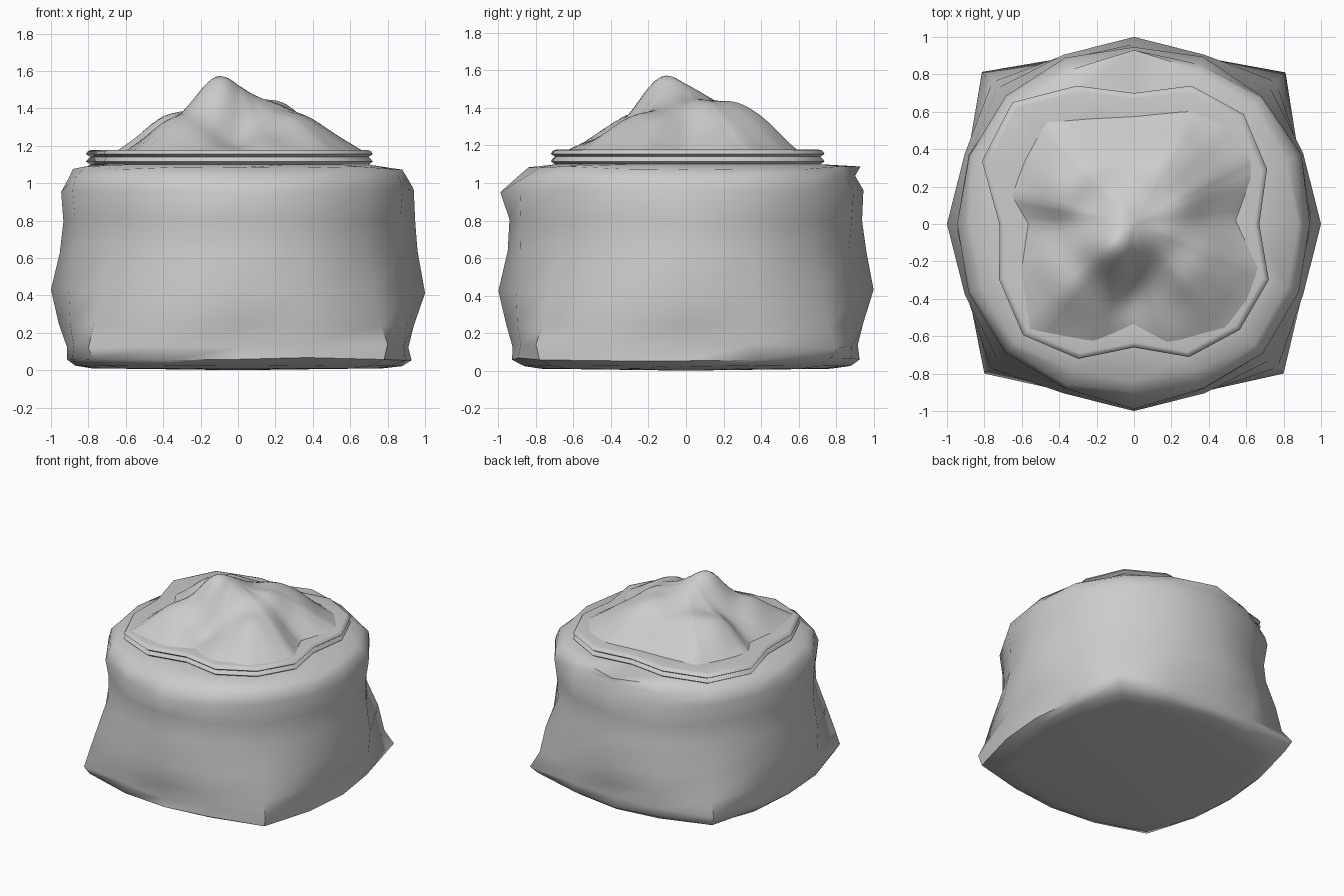
import bpy, math, random

if "Cube" in bpy.data.objects:
    bpy.data.objects.remove(bpy.data.objects["Cube"])

random.seed(4)
N = 16


def loft(name, rings, cap_low=None, cap_high=None):
    """Skin a list of equal-length point rings, optionally closing the ends."""
    n = len(rings[0])
    verts = [p for r in rings for p in r]
    faces = []
    for k in range(len(rings) - 1):
        for i in range(n):
            j = (i + 1) % n
            faces.append((k * n + i, k * n + j, k * n + n + j, k * n + n + i))
    if cap_low:
        verts.append(cap_low)
        c = len(verts) - 1
        faces += [((i + 1) % n, i, c) for i in range(n)]
    if cap_high:
        verts.append(cap_high)
        c, b = len(verts) - 1, (len(rings) - 1) * n
        faces += [(b + i, b + (i + 1) % n, c) for i in range(n)]
    me = bpy.data.meshes.new(name)
    me.from_pydata(verts, [], faces)
    ob = bpy.data.objects.new(name, me)
    bpy.context.collection.objects.link(ob)
    bpy.ops.object.select_all(action='DESELECT')
    ob.select_set(True)
    bpy.context.view_layer.objects.active = ob
    bpy.ops.object.shade_smooth_by_angle(angle=math.radians(60))
    return ob


def ring(radii, z, wob=0.0):
    out = []
    for i in range(N):
        a = 2 * math.pi * i / N
        out.append((radii[i] * math.cos(a), radii[i] * math.sin(a),
                    z + random.uniform(-wob, wob)))
    return out


# Sack body: each level gives z, radius on axes, between, on corners, wobble.
# The corners flare at the foot and pinch in half way up.
levels = [
    (0.010, 0.78, 0.80, 0.88, 0.000),
    (0.025, 0.87, 0.90, 1.00, 0.004),
    (0.060, 0.92, 0.96, 1.10, 0.008),
    (0.130, 0.92, 0.96, 1.14, 0.015),
    (0.240, 0.95, 0.97, 1.08, 0.015),
    (0.420, 1.00, 0.98, 1.03, 0.015),
    (0.640, 0.96, 0.95, 0.95, 0.015),
    (0.800, 0.94, 0.95, 0.95, 0.020),
    (0.960, 0.94, 0.96, 0.97, 0.010),
    (1.030, 0.90, 0.93, 0.95, 0.010),
    (1.080, 0.88, 0.89, 0.91, 0.010),
]
body = []
for z, ra, rm, rd, wob in levels:
    s = 0 if z == 0.42 else 0.010
    radii = [(ra, rm, rd, rm)[i % 4] + random.uniform(-s, s) for i in range(N)]
    if z == 0.96:
        radii[12] = 0.99                  # front bulge under the mouth
    if z > 1.05:
        radii[4] = 0.93                   # back edge flares out
        for i in (11, 12, 13):            # front shoulder slopes in
            radii[i] -= 0.05
    body.append(ring(radii, z, wob))

# Wavy mouth outline, counter-clockwise from +x
mouth = [.67, .77, .83, .80, .70, .80, .92, .88, .72, .78, .84, .78, .66, .77, .80, .78]
body.append(ring([r * 0.97 for r in mouth], 1.10))
loft("sack_body", body, cap_low=(0, 0, 0.0))

# Rolled cuff around the mouth, tucking in under the heap
cuff = [(0.96, 1.095), (1.0, 1.115), (0.985, 1.13), (0.97, 1.14),
        (1.0, 1.155), (0.985, 1.172), (0.96, 1.178)]
rolls = [ring([r * s for r in mouth], z) for s, z in cuff]
rolls.append(ring([r * 0.72 for r in mouth], 1.165))
loft("rolled_cuff", rolls)

# Outline of the heap, counter-clockwise from +x, resampled on straight edges
outline = [(.55, .02), (.64, .25), (.64, .36), (.48, .54), (.31, .61), (0, .58),
           (-.47, .55), (-.58, .35), (-.66, .15), (-.57, 0), (-.61, -.25),
           (-.57, -.58), (-.22, -.64), (0, -.55), (.18, -.65), (.5, -.57),
           (.62, -.42), (.68, -.24)]
SUB, K = 4, 22
edge = []
for p, q in zip(outline, outline[1:] + outline[:1]):
    edge += [(p[0] + (q[0] - p[0]) * s / SUB, p[1] + (q[1] - p[1]) * s / SUB)
             for s in range(SUB)]

# Lumpy heap of contents: x, y, height, spread of each lump
lumps = [
    (-0.10, -0.13, 0.18, 0.11), (0.24, 0.00, 0.06, 0.11),
    (0.18, 0.32, 0.09, 0.15), (-0.40, 0.22, 0.08, 0.12),
    (0.36, -0.26, 0.05, 0.12), (-0.36, -0.32, 0.05, 0.13),
    (0.02, -0.38, -0.06, 0.12), (-0.15, 0.36, 0.05, 0.12),
    (-0.05, 0.05, 0.05, 0.12),
]


def heap_z(x, y, t):
    z = 1.165 + 0.235 * (1 - t ** 1.6)
    for cx, cy, h, s in lumps:
        d = (x - cx) ** 2 + (y - cy) ** 2
        z += h * math.exp(-d / (2 * s * s)) * (1 - t ** 8)
    return z + 0.008 * math.sin(19 * x + 3) * math.sin(17 * y) * (1 - t ** 4)


heap = []
for k in range(K, 0, -1):
    t = k / K
    heap.append([(x * t, y * t, heap_z(x * t, y * t, t)) for x, y in edge])
loft("contents_heap", heap, cap_high=(0, 0, heap_z(0, 0, 0)))
